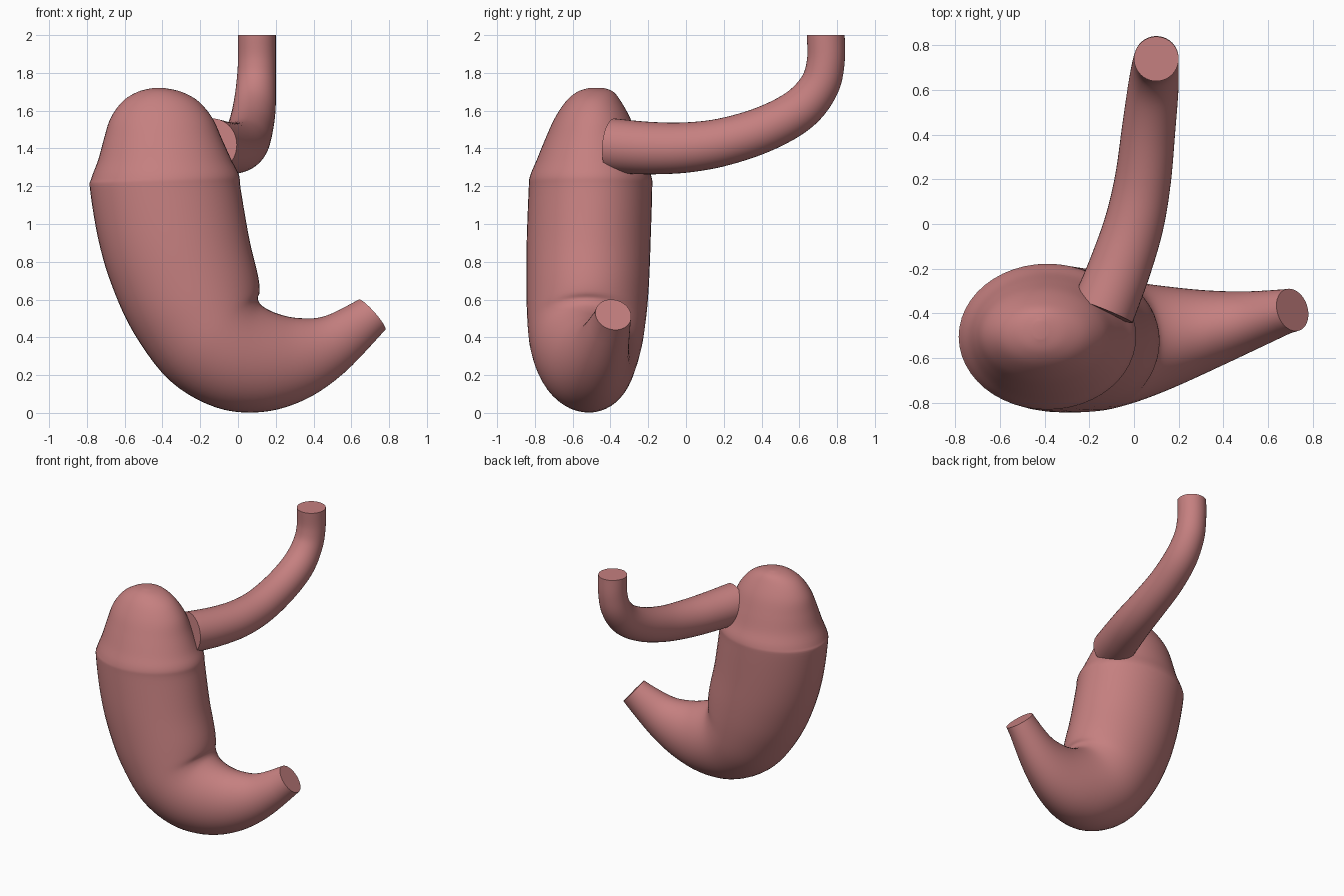
import bpy, bmesh, math
from mathutils import Vector

if "Cube" in bpy.data.objects:
    bpy.data.objects.remove(bpy.data.objects["Cube"])

flesh = bpy.data.materials.new("flesh pink")
flesh.diffuse_color = (0.56, 0.215, 0.215, 1)
flesh.use_nodes = True
flesh.node_tree.nodes["Principled BSDF"].inputs["Base Color"].default_value = flesh.diffuse_color


def smooth_rows(rows, steps):
    """Catmull-Rom interpolation through rows of numbers."""
    out = []
    for i in range(len(rows) - 1):
        a, b, c, d = (rows[max(0, min(len(rows) - 1, i + k))] for k in (-1, 0, 1, 2))
        for s in range(steps):
            t = s / steps
            out.append([0.5 * (2 * q + (r - p) * t + (2 * p - 5 * q + 4 * r - w) * t * t
                               + (3 * q - p - 3 * r + w) * t ** 3)
                        for p, q, r, w in zip(a, b, c, d)])
    return out + [list(rows[-1])]


def loft(name, rings, sides=48):
    """Skin a list of (centre, axis u, axis v) ellipses and cap both ends."""
    bm = bmesh.new()
    loops = []
    for c, u, v in rings:
        angles = [2 * math.pi * k / sides for k in range(sides)]
        loops.append([bm.verts.new(c + u * math.cos(a) + v * math.sin(a)) for a in angles])
    for a, b in zip(loops, loops[1:]):
        for k in range(sides):
            n = (k + 1) % sides
            bm.faces.new((a[k], a[n], b[n], b[k]))
    bm.faces.new(loops[0])
    bm.faces.new(loops[-1])
    bmesh.ops.recalc_face_normals(bm, faces=bm.faces)
    mesh = bpy.data.meshes.new(name)
    bm.to_mesh(mesh)
    bm.free()
    mesh.materials.append(flesh)
    ob = bpy.data.objects.new(name, mesh)
    bpy.context.collection.objects.link(ob)
    bpy.context.view_layer.objects.active = ob
    ob.select_set(True)
    bpy.ops.object.shade_smooth_by_angle(angle=math.radians(50))
    ob.select_set(False)


# Stomach: outer curve x,z / inner curve x,z / depth centre / depth radius
stations = [
    (-0.45, 1.72, -0.39, 1.72, -0.475, 0.04),
    (-0.53, 1.70, -0.30, 1.70, -0.48, 0.095),
    (-0.61, 1.65, -0.21, 1.65, -0.49, 0.145),
    (-0.675, 1.56, -0.135, 1.56, -0.495, 0.20),
    (-0.71, 1.45, -0.085, 1.45, -0.50, 0.245),
    (-0.74, 1.34, -0.035, 1.34, -0.505, 0.285),
    (-0.777, 1.24, 0.005, 1.26, -0.505, 0.322),
    (-0.783, 1.18, 0.015, 1.18, -0.506, 0.327),
    (-0.74, 0.92, 0.06, 0.92, -0.515, 0.328),
    (-0.67, 0.68, 0.105, 0.73, -0.52, 0.325),
    (-0.55, 0.42, 0.115, 0.645, -0.525, 0.317),
    (-0.36, 0.17, 0.105, 0.605, -0.53, 0.30),
    (-0.12, 0.03, 0.13, 0.565, -0.528, 0.268),
    (0.12, 0.004, 0.21, 0.525, -0.51, 0.228),
    (0.35, 0.068, 0.32, 0.502, -0.48, 0.182),
    (0.56, 0.21, 0.46, 0.512, -0.44, 0.138),
    (0.78, 0.44, 0.64, 0.60, -0.385, 0.095),
]
rings = []
for ox, oz, ix, iz, yc, ry in smooth_rows(stations, 5):
    o, i = Vector((ox, yc, oz)), Vector((ix, yc, iz))
    rings.append(((o + i) / 2, (o - i) / 2, Vector((0, ry, 0))))
# tilt the outlet a little so that its opening squares up with the path
c, u, v = rings[-1]
rings[-1] = (c, u, v + Vector((-0.015, 0, -0.01)))
loft("stomach_body", rings)

# Oesophagus: x, y, z, radius along the path
path = smooth_rows([
    (0.10, 0.74, 2.00, 0.10),
    (0.10, 0.74, 1.86, 0.10),
    (0.095, 0.705, 1.73, 0.105),
    (0.085, 0.60, 1.605, 0.114),
    (0.065, 0.42, 1.505, 0.12),
    (0.04, 0.20, 1.435, 0.126),
    (0.0, 0.0, 1.405, 0.133),
    (-0.065, -0.20, 1.402, 0.139),
    (-0.14, -0.39, 1.415, 0.144),
], 6)
rings = []
for k, p in enumerate(path):
    t = Vector(path[min(k + 1, len(path) - 1)][:3]) - Vector(path[max(k - 1, 0)][:3])
    t.normalize()
    if k == 0:
        t = Vector((0, 0, -1))
    side = Vector((1, 0, 0))
    side = (side - t * side.dot(t)).normalized()
    rings.append((Vector(p[:3]), side * p[3], t.cross(side) * p[3]))
loft("oesophagus", rings, 40)
